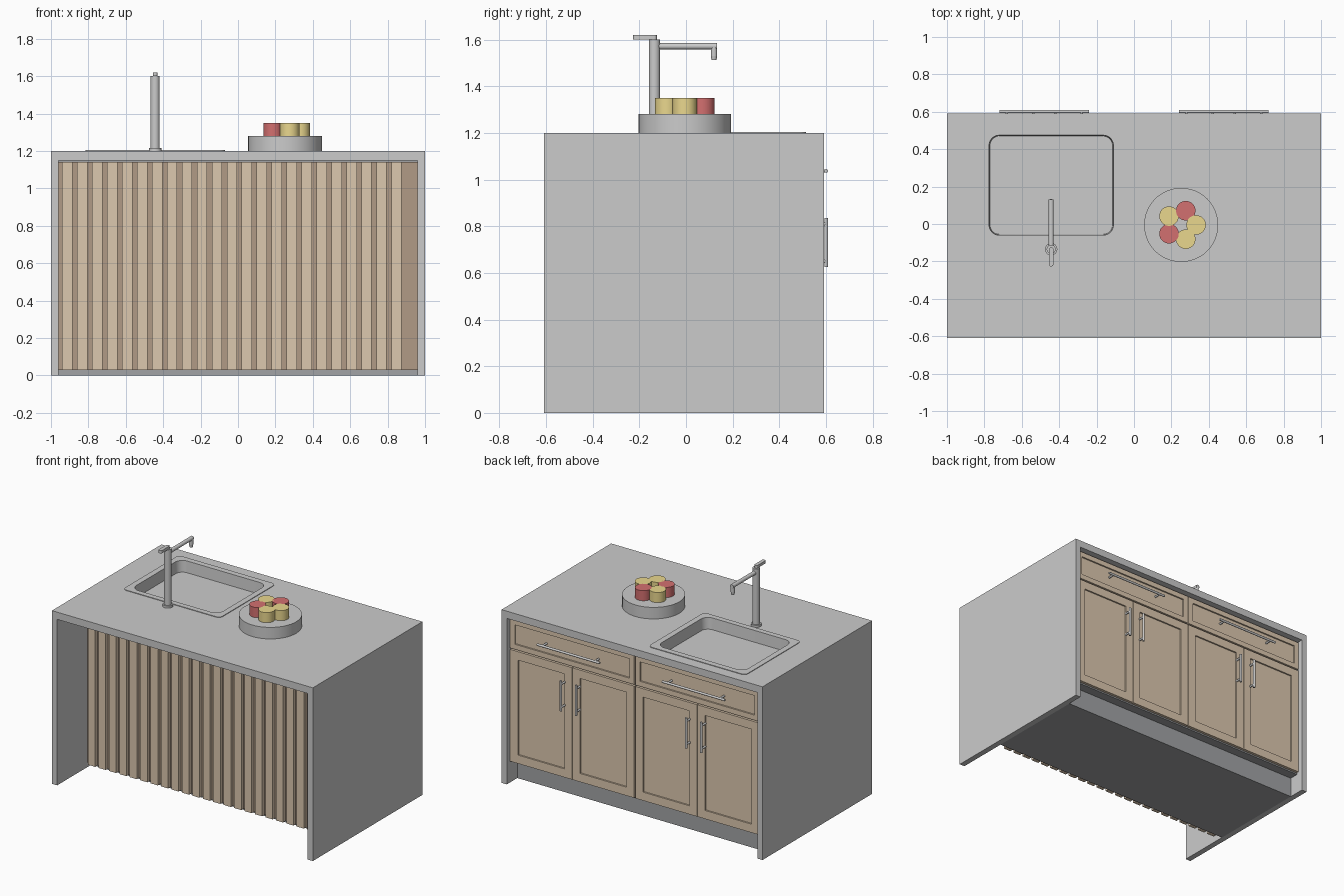
import bpy, bmesh, math
from mathutils import Matrix, Vector

if "Cube" in bpy.data.objects:
    bpy.data.objects.remove(bpy.data.objects["Cube"])


def mat(name, r, g, b):
    m = bpy.data.materials.new(name)
    m.diffuse_color = (r, g, b, 1)
    m.use_nodes = True
    m.node_tree.nodes["Principled BSDF"].inputs["Base Color"].default_value = m.diffuse_color
    return m


STONE = mat("stone", 1.0, 0.99, 0.97)
WOOD = mat("light_wood", 0.72, 0.58, 0.43)
DARK_WOOD = mat("dark_wood", 0.44, 0.33, 0.24)
STEEL = mat("steel", 0.56, 0.56, 0.56)
BASE = mat("base_grey", 0.36, 0.37, 0.38)
YELLOW = mat("yellow", 0.82, 0.68, 0.27)
RED = mat("red", 0.65, 0.16, 0.16)


def finish(name, bm, material, smooth=False):
    bmesh.ops.recalc_face_normals(bm, faces=bm.faces[:])
    me = bpy.data.meshes.new(name)
    bm.to_mesh(me)
    bm.free()
    ob = bpy.data.objects.new(name, me)
    bpy.context.collection.objects.link(ob)
    if material:
        me.materials.append(material)
    if smooth:
        bpy.ops.object.select_all(action='DESELECT')
        ob.select_set(True)
        bpy.context.view_layer.objects.active = ob
        bpy.ops.object.shade_smooth_by_angle(angle=math.radians(35))
    return ob


def add_box(bm, x0, x1, y0, y1, z0, z1):
    m = Matrix.Translation(((x0 + x1) / 2, (y0 + y1) / 2, (z0 + z1) / 2))
    m = m @ Matrix.Diagonal((x1 - x0, y1 - y0, z1 - z0, 1))
    return bmesh.ops.create_cube(bm, size=1, matrix=m)["verts"]


def box(name, dims, material):
    bm = bmesh.new()
    add_box(bm, *dims)
    return finish(name, bm, material)


def add_rod(bm, a, b, r, r2=None, seg=32):
    a, b = Vector(a), Vector(b)
    rot = (b - a).to_track_quat('Z', 'Y').to_matrix().to_4x4()
    bmesh.ops.create_cone(bm, cap_ends=True, segments=seg, radius1=r,
                          radius2=r if r2 is None else r2, depth=(b - a).length,
                          matrix=Matrix.Translation((a + b) / 2) @ rot)


def rod(name, a, b, r, material):
    bm = bmesh.new()
    add_rod(bm, a, b, r, seg=48)
    return finish(name, bm, material, True)


def rounded_ring(bm, x0, x1, y0, y1, r, z, n=8):
    ring = []
    for k, (cx, cy) in enumerate([(x1 - r, y1 - r), (x0 + r, y1 - r),
                                  (x0 + r, y0 + r), (x1 - r, y0 + r)]):
        for i in range(n + 1):
            a = math.pi / 2 * (k + i / n)
            ring.append(bm.verts.new((cx + r * math.cos(a), cy + r * math.sin(a), z)))
    return ring


def loft(bm, rings):
    for a, b in zip(rings, rings[1:]):
        for i in range(len(a)):
            j = (i + 1) % len(a)
            bm.faces.new((a[i], a[j], b[j], b[i]))


# Waterfall worktop: one U-shaped profile extruded front to back
bm = bmesh.new()
profile = [(-1, 0), (-1, 1.2), (1, 1.2), (1, 0), (0.96, 0), (0.96, 1.15), (-0.96, 1.15), (-0.96, 0)]
f = bm.faces.new([bm.verts.new((x, -0.609, z)) for x, z in profile])
ext = bmesh.ops.extrude_face_region(bm, geom=[f])["geom"]
bmesh.ops.translate(bm, vec=(0, 1.2, 0), verts=[v for v in ext if isinstance(v, bmesh.types.BMVert)])
worktop = finish("waterfall_worktop", bm, STONE)

# Cabinet body and recessed plinth
body = box("cabinet_body", (-0.96, 0.96, -0.255, 0.541, 0.14, 1.15), BASE)
box("plinth", (-0.96, 0.96, -0.235, 0.476, 0, 0.141), BASE)

# Slatted front panel
box("front_panel", (-0.96, 0.96, -0.275, -0.234, 0.03, 1.14), DARK_WOOD)
bm = bmesh.new()
for i in range(23):
    x = -0.94 + 0.08 * i
    add_box(bm, x, x + 0.055, -0.3, -0.274, 0.03, 1.14)
finish("front_slats", bm, WOOD)

# Opening for the sink, cut through worktop and cabinet
bm = bmesh.new()
lo = rounded_ring(bm, -0.782, -0.103, -0.067, 0.482, 0.062, 1.11)
hi = rounded_ring(bm, -0.782, -0.103, -0.067, 0.482, 0.062, 1.3)
loft(bm, [lo, hi])
bm.faces.new(lo)
bm.faces.new(hi)
cutter = finish("sink_cutter", bm, None)
cutter.hide_render = True
for ob in (worktop, body):
    mod = ob.modifiers.new("sink_hole", 'BOOLEAN')
    mod.operation = 'DIFFERENCE'
    mod.solver = 'EXACT'
    mod.object = cutter
    bpy.context.view_layer.objects.active = ob
    bpy.ops.object.modifier_apply(modifier=mod.name)
bpy.data.objects.remove(cutter)

# Sink: thin rim, tapered wall and floor
bm = bmesh.new()
rings = [rounded_ring(bm, -0.815, -0.07, -0.098, 0.515, 0.03, 1.2),
         rounded_ring(bm, -0.815, -0.07, -0.098, 0.515, 0.03, 1.204),
         rounded_ring(bm, -0.775, -0.11, -0.06, 0.475, 0.055, 1.204),
         rounded_ring(bm, -0.77, -0.115, -0.055, 0.47, 0.05, 1.125)]
loft(bm, rings)
bm.faces.new(rings[-1])
finish("sink", bm, STEEL, True)

# Tap: collar, column, square-cornered spout with nozzle, lever
tx, ty = -0.443, -0.135
rod("tap_collar", (tx, ty, 1.2), (tx, ty, 1.215), 0.033, STEEL)
rod("tap_column", (tx, ty, 1.2), (tx, ty, 1.6), 0.024, STEEL)
bm = bmesh.new()
add_rod(bm, (tx, ty, 1.571), (tx, 0.132, 1.571), 0.0135)
add_rod(bm, (tx, 0.12, 1.571), (tx, 0.12, 1.53), 0.0135)
add_rod(bm, (tx, 0.12, 1.53), (tx, 0.12, 1.513), 0.0135, 0.011)
finish("tap_spout", bm, STEEL, True)
bm = bmesh.new()
loft_rings = [rounded_ring(bm, tx - 0.0125, tx + 0.0125, -0.227, -0.125, 0.012, z) for z in (1.6, 1.619)]
loft(bm, loft_rings)
for r in loft_rings:
    bm.faces.new(r)
finish("tap_lever", bm, STEEL, True)


# Drawer fronts and doors with a sunken centre panel
def front(name, x0, x1, z0, z1, frame):
    bm = bmesh.new()
    add_box(bm, x0, x1, 0.54, 0.561, z0, z1)
    bm.normal_update()
    face = max(bm.faces, key=lambda f: f.normal.y)
    bmesh.ops.inset_region(bm, faces=[face], thickness=frame)
    bmesh.ops.inset_region(bm, faces=[face], thickness=0.0005)
    bmesh.ops.translate(bm, verts=face.verts[:], vec=(0, -0.01, 0))
    finish(name, bm, WOOD)


# Bar handle with two short posts
def handle(name, centre, axis, half, post):
    c, d = Vector(centre), Vector(axis)
    bm = bmesh.new()
    add_rod(bm, c - d * half, c + d * half, 0.008, seg=16)
    for s in (-1, 1):
        p = c + d * post * s
        add_rod(bm, (p.x, 0.555, p.z), p, 0.007, seg=16)
    finish(name, bm, STEEL, True)


for side, s in (("left", -1), ("right", 1)):
    front(side + "_drawer", *sorted((s * 0.004, s * 0.955)), 0.935, 1.14, 0.05)
    handle(side + "_drawer_handle", (s * 0.48, 0.601, 1.037), (1, 0, 0), 0.24, 0.20)
    for part, a, b, hx in (("inner", 0.004, 0.477, 0.422), ("outer", 0.481, 0.955, 0.538)):
        front(f"{side}_{part}_door", *sorted((s * a, s * b)), 0.15, 0.925, 0.083)
        handle(f"{side}_{part}_door_handle", (s * hx, 0.601, 0.73), (0, 0, 1), 0.105, 0.08)

# Round tray with five cakes
cx, cy = 0.252, -0.005
rod("tray", (cx, cy, 1.2), (cx, cy, 1.28), 0.198, STONE)
for i in range(5):
    a = math.radians(72 * i)
    x, y = cx + 0.08 * math.cos(a), cy + 0.08 * math.sin(a)
    rod(f"cake_{i + 1}", (x, y, 1.275), (x, y, 1.35), 0.052, RED if i in (1, 3) else YELLOW)
